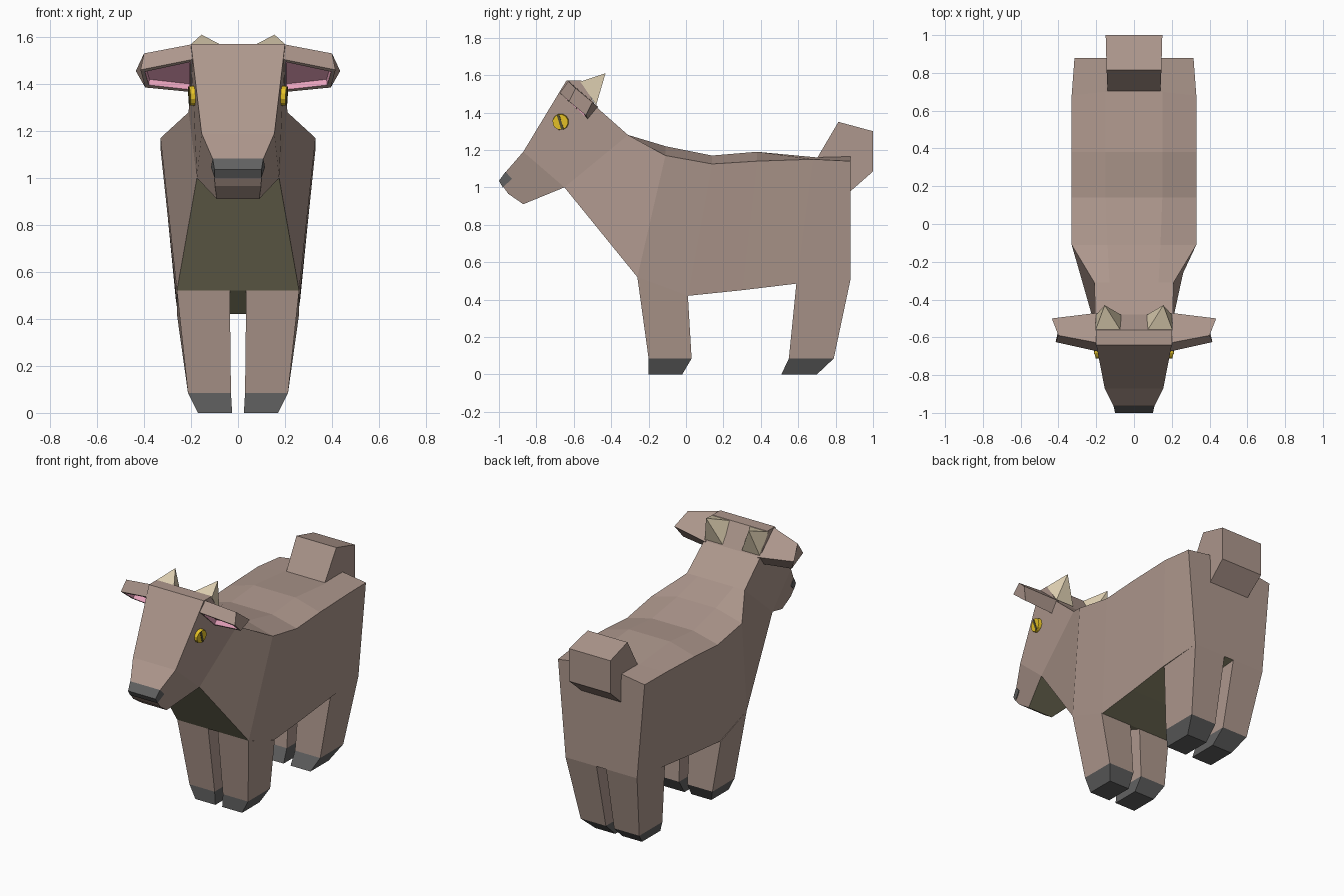
import bpy, bmesh
from mathutils import Vector, Quaternion, Matrix

if "Cube" in bpy.data.objects:
    bpy.data.objects.remove(bpy.data.objects["Cube"])


def material(name, rgb):
    m = bpy.data.materials.new(name)
    m.diffuse_color = (*rgb, 1)
    m.use_nodes = True
    m.node_tree.nodes["Principled BSDF"].inputs["Base Color"].default_value = m.diffuse_color
    return m


FUR = material("fur", (0.42, 0.31, 0.265))
BELLY = material("belly", (0.30, 0.28, 0.17))
HOOF = material("hoof", (0.12, 0.12, 0.12))
HORN = material("horn", (0.76, 0.65, 0.46))
PINK = material("ear_pink", (0.80, 0.36, 0.50))
GOLD = material("eye_gold", (0.80, 0.55, 0.02))
SLIT = material("eye_slit", (0.09, 0.08, 0.03))


def finish(name, bm, mats):
    bmesh.ops.recalc_face_normals(bm, faces=bm.faces[:])
    me = bpy.data.meshes.new(name)
    bm.to_mesh(me)
    bm.free()
    for m in mats:
        me.materials.append(m)
    ob = bpy.data.objects.new(name, me)
    bpy.context.collection.objects.link(ob)
    return ob


def loft(rings, strip=None):
    """Skin closed rings together; faces of one strip get material 1."""
    bm = bmesh.new()
    vs = [[bm.verts.new(p) for p in r] for r in rings]
    n = len(vs[0])
    for a, b in zip(vs, vs[1:]):
        for i in range(n):
            j = (i + 1) % n
            f = bm.faces.new((a[i], a[j], b[j], b[i]))
            f.material_index = int(i == strip)
    bm.faces.new(vs[0])
    bm.faces.new(vs[-1])
    bmesh.ops.recalc_face_normals(bm, faces=bm.faces[:])
    return bm


def slab(name, profile, mats, under=None):
    """Side profile of (y, z, half width) spanned from left to right."""
    rings = [[(s * w, y, z) for y, z, w in profile] for s in (-1, 1)]
    return finish(name, loft(rings, under), mats)


# Body: (half width, y, z) for back edge, flank edge and lower edge
sections = [
    [(.13, -.31, 1.28), (.21, -.31, 1.28), (.175, -.65, 1.0)],
    [(.14, -.11, 1.22), (.33, -.11, 1.17), (.26, -.26, .52)],
    [(.15, .14, 1.17), (.33, .14, 1.125), (.255, .01, .42)],
    [(.15, .38, 1.19), (.33, .38, 1.14), (.26, .30, .45)],
    [(.15, .70, 1.16), (.33, .68, 1.15), (.265, .59, .485)],
    [(.15, .88, 1.165), (.315, .88, 1.14), (.26, .88, .51)],
]
rings = [[(-x, y, z) for x, y, z in reversed(s)] + s for s in sections]
finish("body", loft(rings, 5), [FUR, BELLY])

# Head, muzzle and nose
slab("head", [(-.31, 1.28, .21), (-.48, 1.43, .205), (-.56, 1.57, .2),
              (-.64, 1.57, .2), (-.87, 1.19, .155), (-.65, 1.0, .175)], [FUR])
slab("muzzle", [(-.87, 1.19, .155), (-.97, 1.075, .105), (-.975, 1.0, .1),
                (-.95, .965, .098), (-.87, .91, .09), (-.65, 1.0, .175)],
     [FUR, BELLY], 4)
slab("nose", [(-.965, 1.083, .108), (-1.0, 1.035, .1),
              (-.98, 1.0, .1), (-.93, 1.045, .115)], [HOOF])

# Tail
slab("tail", [(.70, 1.155, .14), (.815, 1.35, .145), (1.0, 1.3, .15),
              (1.0, 1.085, .15), (.88, .98, .145), (.80, 1.04, .14)], [FUR])


def leg_ring(s, x0, x1, front, back):
    (y0, z0), (y1, z1) = front, back
    return [(s * x0, y0, z0), (s * x1, y0, z0), (s * x1, y1, z1), (s * x0, y1, z1)]


legs = {
    "front": [((-.26, .52), (.01, .42)), ((-.20, .085), (.03, .085)), ((-.20, 0), (-.02, 0))],
    "hind": [((.59, .485), (.88, .51)), ((.55, .085), (.79, .085)), ((.51, 0), (.70, 0))],
}
for side, s in (("right", 1), ("left", -1)):
    # Legs with hooves
    for pos, (top, mid, low) in legs.items():
        ankle = leg_ring(s, .03, .213, *mid)
        finish(f"{pos}_leg_{side}", loft([leg_ring(s, .035, .26, *top), ankle]), [FUR])
        finish(f"{pos}_hoof_{side}", loft([ankle, leg_ring(s, .025, .17, *low)]), [HOOF])

    # Ear with a recessed pink inside
    root = [(.19, -.63, 1.57), (.19, -.675, 1.505), (.19, -.525, 1.365), (.19, -.47, 1.43)]
    tip = [(.40, -.59, 1.53), (.415, -.625, 1.46), (.395, -.535, 1.385), (.435, -.50, 1.455)]
    bm = loft([[(s * x, y, z) for x, y, z in r] for r in (root, tip)], 1)
    inner = [f for f in bm.faces if f.material_index == 1]
    for thick, depth, mat in ((.022, 0, 0), (.004, -.03, 1)):
        rim = bmesh.ops.inset_individual(bm, faces=inner, thickness=thick, depth=depth)
        for f in rim["faces"]:
            if f not in inner:
                f.material_index = mat
    inner[0].material_index = 1
    finish(f"ear_{side}", bm, [FUR, PINK])

    # Horn: four-sided spike leaning back
    bm = bmesh.new()
    base = [bm.verts.new((s * x, y, z)) for x, y, z in
            ((.205, -.565, 1.565), (.07, -.565, 1.565), (.07, -.48, 1.44), (.20, -.48, 1.44))]
    point = bm.verts.new((s * .155, -.43, 1.61))
    bm.faces.new(base)
    for i in range(4):
        bm.faces.new((base[i], base[(i + 1) % 4], point))
    finish(f"horn_{side}", bm, [HORN])

    # Eye disc and slit pupil, lying on the cheek
    n = Vector((s * .99, -.12, -.07)).normalized()
    turn = n.to_track_quat('Z', 'Y') @ Quaternion((0, 0, 1), s * .3)
    place = Matrix.Translation((s * .19, -.67, 1.35)) @ turn.to_matrix().to_4x4()
    bm = bmesh.new()
    bmesh.ops.create_cone(bm, cap_ends=True, segments=12, radius1=.045, radius2=.042,
                          depth=.034, matrix=place)
    finish(f"eye_{side}", bm, [GOLD])
    bm = bmesh.new()
    bmesh.ops.create_cube(bm, size=1, matrix=place @ Matrix.Diagonal((.014, .08, .04, 1)))
    finish(f"pupil_{side}", bm, [SLIT])
